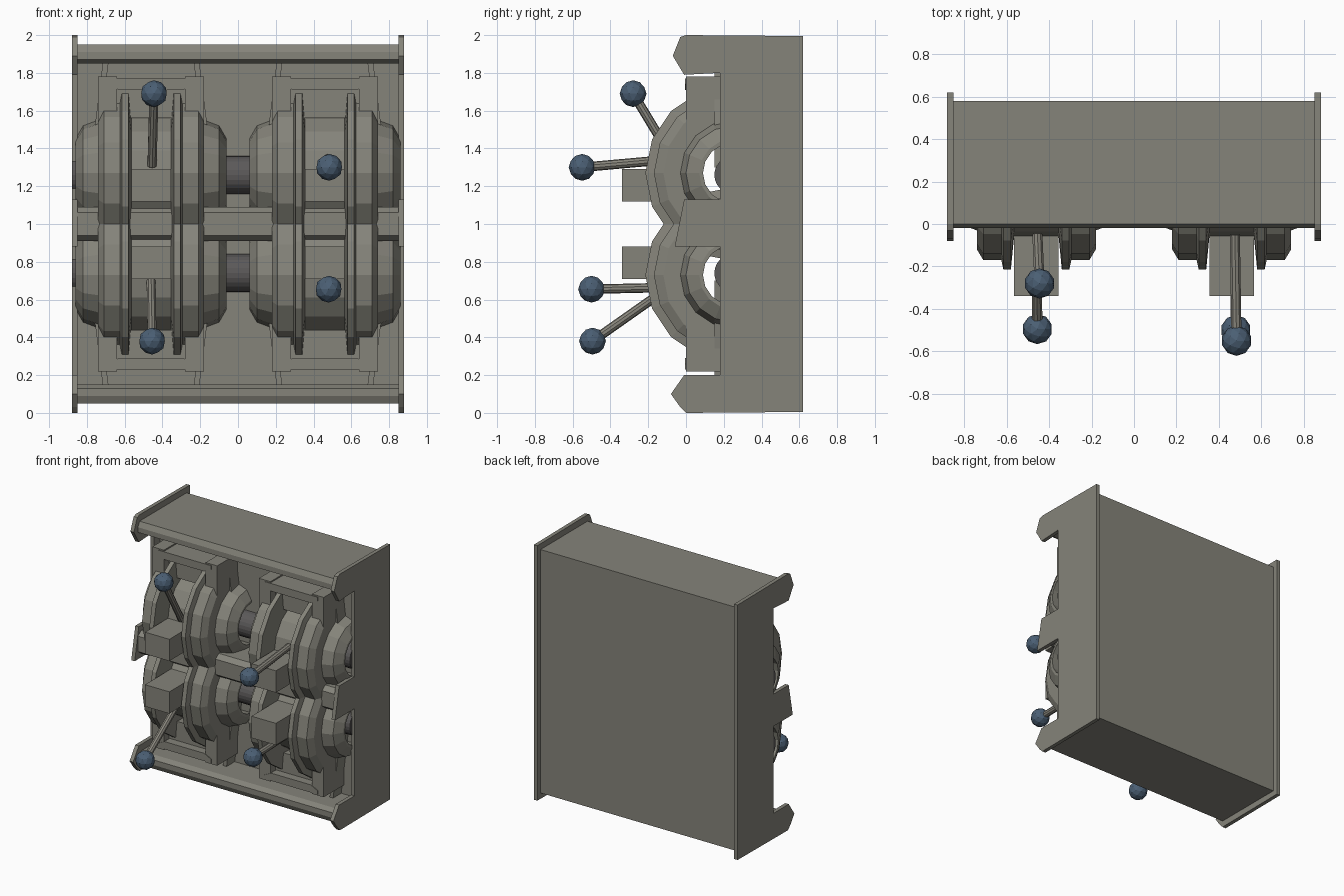
import bpy, bmesh, math
from mathutils import Vector

if "Cube" in bpy.data.objects:
    bpy.data.objects.remove(bpy.data.objects["Cube"])

def mat(name, c):
    m = bpy.data.materials.new(name)
    m.diffuse_color = (*c, 1)
    m.use_nodes = True
    m.node_tree.nodes["Principled BSDF"].inputs["Base Color"].default_value = m.diffuse_color
    return m

GREY = mat("warm_grey_metal", (0.235, 0.23, 0.195))
ROD = mat("lever_grey", (0.25, 0.24, 0.205))
DARK = mat("dark_axle", (0.105, 0.10, 0.10))
BLUE = mat("slate_blue_knob", (0.07, 0.115, 0.175))

def finish(bm, name, m):
    bmesh.ops.recalc_face_normals(bm, faces=bm.faces)
    me = bpy.data.meshes.new(name)
    bm.to_mesh(me)
    bm.free()
    me.materials.append(m)
    ob = bpy.data.objects.new(name, me)
    bpy.context.collection.objects.link(ob)
    return ob

def prism(name, pts, axis, a, b, m=GREY):
    """Extrude a 2D outline: axis 'x' takes (y,z) points, axis 'y' takes (x,z)."""
    bm = bmesh.new()
    place = (lambda p: (a, p[0], p[1])) if axis == 'x' else (lambda p: (p[0], a, p[1]))
    f = bm.faces.new([bm.verts.new(place(p)) for p in pts])
    r = bmesh.ops.extrude_face_region(bm, geom=[f])
    vs = [v for v in r['geom'] if isinstance(v, bmesh.types.BMVert)]
    bmesh.ops.translate(bm, verts=vs, vec=(b - a, 0, 0) if axis == 'x' else (0, b - a, 0))
    return finish(bm, name, m)

def box(name, x0, x1, y0, y1, z0, z1, m=GREY):
    return prism(name, [(y0, z0), (y1, z0), (y1, z1), (y0, z1)], 'x', x0, x1, m)

def half_lathe(name, prof, cx, cy, cz, n=8):
    """Spin a closed (x, radius) outline half a turn around the x axis, toward -y."""
    bm = bmesh.new()
    rings = []
    for i in range(n + 1):
        t = math.pi * i / n
        rings.append([bm.verts.new((cx + x, cy - r * math.sin(t), cz + r * math.cos(t)))
                      for x, r in prof])
    k = len(prof)
    for a, b in zip(rings, rings[1:]):
        for j in range(k):
            bm.faces.new((a[j], a[(j + 1) % k], b[(j + 1) % k], b[j]))
    bm.faces.new(rings[0])
    bm.faces.new(rings[-1])
    return finish(bm, name, GREY)

def cylinder(name, p, q, r, n, m):
    p, q = Vector(p), Vector(q)
    bm = bmesh.new()
    bmesh.ops.create_cone(bm, cap_ends=True, segments=n, radius1=r, radius2=r, depth=(q - p).length)
    ob = finish(bm, name, m)
    ob.rotation_euler = (q - p).to_track_quat('Z', 'Y').to_euler()
    ob.location = (p + q) / 2
    return ob

# Housing: C-shaped shell with lipped top and bottom rails
lip = [(0.25, 1.85), (0.02, 1.85), (-0.02, 1.87), (-0.02, 1.91), (0.0, 1.95), (0.58, 1.95)]
prism("housing", lip + [(y, 2 - z) for y, z in reversed(lip)], 'x', -0.85, 0.85)

# Side panels with three forward prongs
side = [(0.62, 0.005), (0.0, 0.0), (-0.03, 0.03), (-0.08, 0.1), (-0.01, 0.2), (0.18, 0.2),
        (0.18, 0.88), (-0.06, 0.88), (-0.01, 1.13), (0.18, 1.13),
        (0.18, 1.8), (-0.01, 1.79), (-0.07, 1.89), (-0.03, 1.99), (0.0, 2.0), (0.62, 1.995)]
for s in (-1, 1):
    prism("side_panel", side, 'x', s * 0.85, s * 0.88)

# Centre crossbar
prism("centre_bar", [(0.25, 0.91), (0.02, 0.91), (-0.02, 0.94), (-0.02, 1.06), (0.02, 1.09), (0.25, 1.09)],
      'x', -0.85, 0.85)

# Drum outline (offset from column centre, radius), hollow around the axle
outer = [(0.40, 0.16), (0.40, 0.18), (0.36, 0.25), (0.28, 0.28), (0.28, 0.37), (0.25, 0.42),
         (0.165, 0.42), (0.155, 0.465), (0.12, 0.465), (0.105, 0.31)]
drum = outer + [(-x, r) for x, r in reversed(outer)]

CY = 0.25
for up in (1, -1):
    def Z(z):
        return z if up > 0 else 2 - z
    # Axle running the full width
    cylinder("axle", (-0.88, CY, Z(1.26)), (0.86, CY, Z(1.26)), 0.1, 24, DARK)
    for s in (-1, 1):
        c = 0.46 * s
        half_lathe("drum", drum, c, CY, Z(1.27))
        # Stop block on the drum face
        box("stop_block", c - 0.105, c + 0.105, -0.34, 0.0, Z(1.12), Z(1.29))
        # Mount cheeks, recessed web and bracket at the drum's end
        for k in (-1, 1):
            e = sorted((c + k * 0.28, c + k * 0.18))
            box("mount_cheek", e[0], e[1], 0.0, 0.25, Z(1.5), Z(1.78))
            # Slanted rib on the back wall
            x0, x1 = c + k * 0.24, c + k * 0.31
            prism("wall_rib", [(x0 - 0.015, Z(1.86)), (x0 + 0.015, Z(1.86)),
                               (x1 + 0.015, Z(1.3)), (x1 - 0.015, Z(1.3))], 'y', 0.15, 0.26)
        box("mount_web", c - 0.19, c + 0.19, 0.06, 0.25, Z(1.56), Z(1.74))
        prism("mount_bracket", [(c - 0.23, Z(1.77)), (c + 0.23, Z(1.77)), (c + 0.23, Z(1.74)),
                                (c + 0.17, Z(1.71)), (c - 0.17, Z(1.71)), (c - 0.23, Z(1.74))],
              'y', -0.005, 0.25)

# Levers: knob position and rod root
for knob, root in [((-0.445, -0.28, 1.69), (-0.455, -0.05, 1.31)),
                   ((0.483, -0.55, 1.30), (0.475, -0.05, 1.345)),
                   ((-0.455, -0.495, 0.38), (-0.46, -0.04, 0.70)),
                   ((0.48, -0.50, 0.655), (0.475, -0.05, 0.665))]:
    cylinder("lever_rod", root, knob, 0.025, 10, ROD)
    bm = bmesh.new()
    bmesh.ops.create_icosphere(bm, subdivisions=2, radius=0.071)
    finish(bm, "lever_knob", BLUE).location = knob
